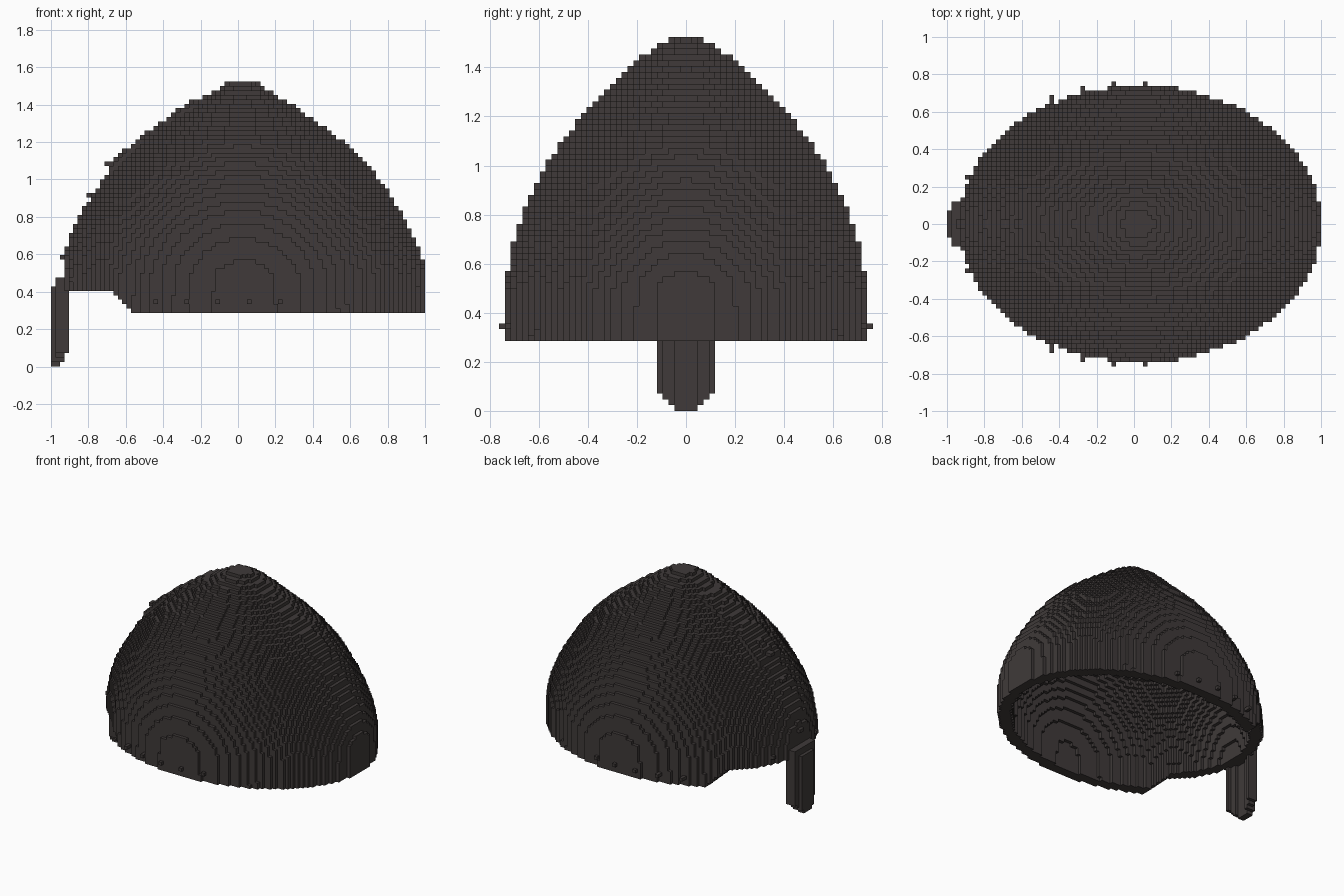
import bpy, math

if "Cube" in bpy.data.objects:
    bpy.data.objects.remove(bpy.data.objects["Cube"])

C = 2 / 84                      # block size: the model is 84 x 64 x 64 blocks
NX, NY, NZ = 84, 64, 64
WALL = .078                     # thickness of the dome

# dome outline: (height, half length in x, half width in y)
PROFILE = [(0.28, .970, .738), (0.5, .968, .736), (0.6, .95, .722), (0.7, .918, .70),
           (0.8, .868, .668), (0.9, .805, .625), (1.0, .74, .572), (1.1, .655, .505),
           (1.2, .550, .425), (1.3, .412, .325), (1.4, .27, .225), (1.46, .175, .16),
           (1.5, .105, .10), (1.525, .07, .062)]


def radii(z):
    if z >= PROFILE[-1][0]:
        return 0.0, 0.0
    z = max(z, PROFILE[0][0])
    for (z0, a0, b0), (z1, a1, b1) in zip(PROFILE, PROFILE[1:]):
        if z <= z1:
            t = (z - z0) / (z1 - z0)
            return a0 + (a1 - a0) * t, b0 + (b1 - b0) * t


def centre(z):
    return .02 + .013 * min(1, max(0, (.75 - z) / .2))


def in_ellipse(x, y, a, b):
    return a > 0 and b > 0 and (x / a) ** 2 + (y / b) ** 2 <= 1


def cell(x, y, z):
    return (math.floor((x + 1) / C), math.floor(y / C + NY / 2), math.floor(z / C))


# sort blocks into parts
shell, guard, rivets = set(), set(), set()
for k in range(NZ):
    z = (k + .5) * C
    a, b = radii(z)
    ai, bi = (r - WALL for r in radii(z + .03))
    lift = .03 if 1.05 < z < 1.43 else (.045 if z < .48 else .005)
    for i in range(NX):
        x = -1 + (i + .5) * C
        xc = x - centre(z)
        # raised face opening at the front
        edge = .286 + .122 * min(1, max(0, (-.55 - x) / .12))
        for j in range(NY):
            y = (j + .5 - NY / 2) * C
            key = (i, j, k)
            if in_ellipse(xc, y, ai, bi):
                continue
            if z > edge and in_ellipse(xc, y, a, b):
                shell.add(key)
            elif abs(y) < .12:
                # nose guard bar with rounded tip, then a strap up the dome
                front = -1 + 3 * y * y
                if z < .43 and z > abs(y) - .035 and front <= x < front + .05:
                    guard.add(key)
                elif .40 < z < 1.43 and xc < 0 and in_ellipse(xc, y, a + lift, b + lift):
                    guard.add(key)

# rivets along the rim and brow, mirrored left and right
for s in (-1, 1):
    for x in (-.445, -.28, -.1, .055, .22):
        a, b = radii(.345)
        y = b * math.sqrt(1 - ((x - centre(.345)) / a) ** 2)
        while cell(x, s * y, .345) in shell:
            y += C / 2
        rivets.add(cell(x, s * y, .345))
        if x < -.2:
            rivets.add(cell(x, s * (y + C), .345))
    for x, y, z in ((-.88, .25, .46), (-.92, .01, .59), (-.77, .01, .92), (-.67, .01, 1.09)):
        while cell(x, s * y, z) in shell | guard:
            x -= C / 2
        rivets.add(cell(x, s * y, z))
rivets -= shell | guard

mat = bpy.data.materials.new("dark_iron")
mat.diffuse_color = (.050, .042, .041, 1)
mat.use_nodes = True
mat.node_tree.nodes["Principled BSDF"].inputs["Base Color"].default_value = mat.diffuse_color

# outward block faces: direction and corner offsets
SIDES = [((1, 0, 0), ((1, 0, 0), (1, 1, 0), (1, 1, 1), (1, 0, 1))),
         ((-1, 0, 0), ((0, 0, 0), (0, 0, 1), (0, 1, 1), (0, 1, 0))),
         ((0, 1, 0), ((0, 1, 0), (0, 1, 1), (1, 1, 1), (1, 1, 0))),
         ((0, -1, 0), ((0, 0, 0), (1, 0, 0), (1, 0, 1), (0, 0, 1))),
         ((0, 0, 1), ((0, 0, 1), (1, 0, 1), (1, 1, 1), (0, 1, 1))),
         ((0, 0, -1), ((0, 0, 0), (0, 1, 0), (1, 1, 0), (1, 0, 0)))]
solid = shell | guard | rivets


def build(name, blocks):
    verts, faces, index = [], [], {}
    for i, j, k in sorted(blocks):
        for (dx, dy, dz), corners in SIDES:
            if (i + dx, j + dy, k + dz) in solid:
                continue
            face = []
            for u, v, w in corners:
                p = (i + u, j + v, k + w)
                if p not in index:
                    index[p] = len(verts)
                    verts.append((-1 + p[0] * C, (p[1] - NY / 2) * C, p[2] * C))
                face.append(index[p])
            faces.append(face)
    mesh = bpy.data.meshes.new(name)
    mesh.from_pydata(verts, [], faces)
    mesh.materials.append(mat)
    bpy.context.collection.objects.link(bpy.data.objects.new(name, mesh))


build("helmet_dome", shell)
build("nose_guard", guard)
build("rivets", rivets)
